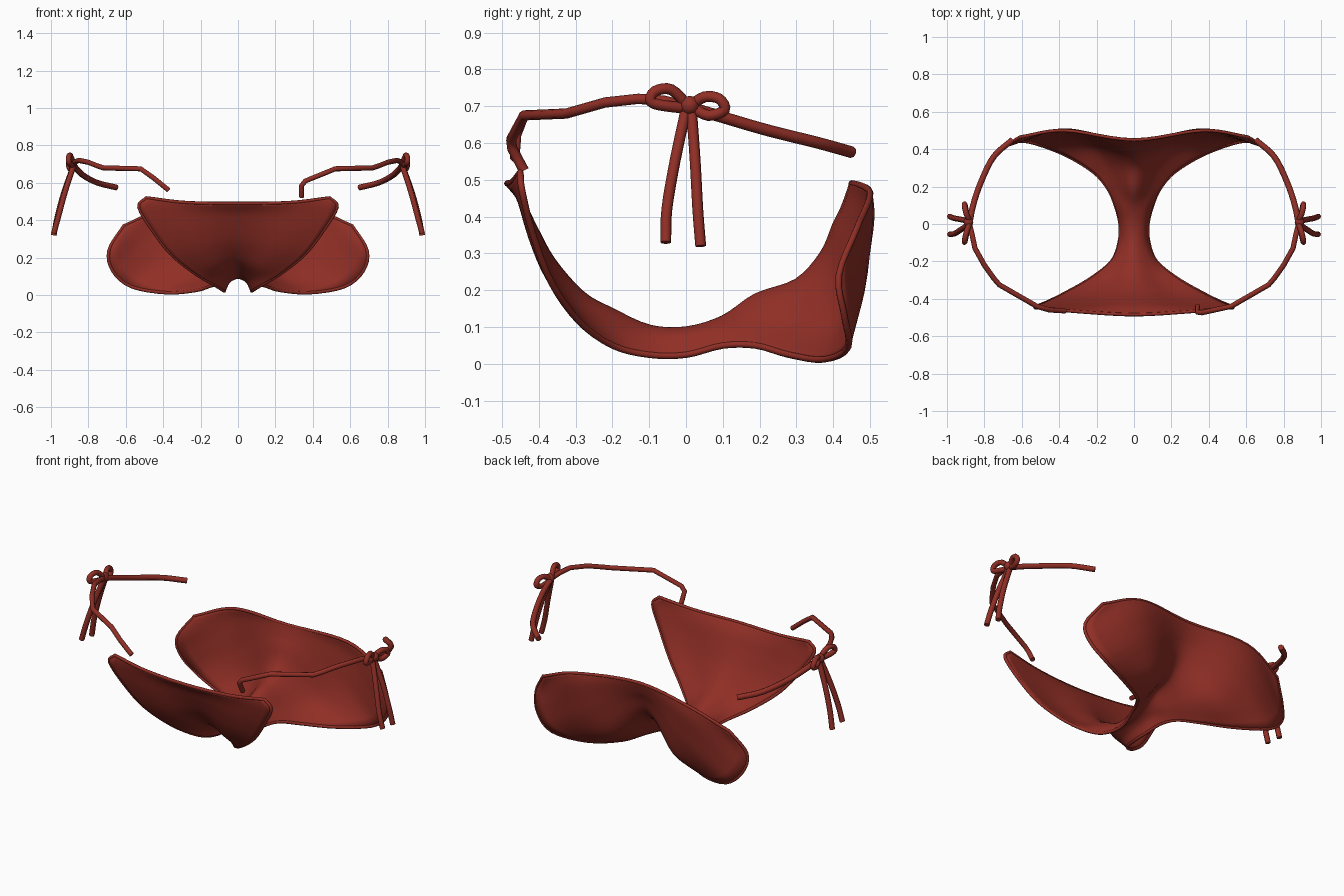
import bpy
from mathutils import Vector

cube = bpy.data.objects.get("Cube")
if cube:
    bpy.data.objects.remove(cube, do_unlink=True)

red = bpy.data.materials.new("brick_red_fabric")
red.use_nodes = True
red.diffuse_color = (0.28, 0.028, 0.019, 1)
red.node_tree.nodes["Principled BSDF"].inputs["Base Color"].default_value = red.diffuse_color


def smooth_path(points, steps, closed=False):
    """Catmull-Rom curve through the points."""
    p = [Vector(q) for q in points]
    n = len(p)
    if closed:
        p = [p[-1]] + p + p[:2]
    else:
        p = [2 * p[0] - p[1]] + p + [2 * p[-1] - p[-2]]
    out = []
    for i in range(1, n + (1 if closed else 0)):
        a, b, c, d = p[i - 1:i + 3]
        for k in range(steps):
            t = k / steps
            out.append(0.5 * (2 * b + (c - a) * t + (2 * a - 5 * b + 4 * c - d) * t ** 2
                              + (3 * b - a - 3 * c + d) * t ** 3))
    if not closed:
        out.append(p[-2])
    return out


def finish(obj, angle):
    bpy.ops.object.select_all(action="DESELECT")
    obj.select_set(True)
    bpy.context.view_layer.objects.active = obj
    if obj.type == "CURVE":
        bpy.ops.object.convert(target="MESH")
        obj = bpy.context.object
    bpy.ops.object.shade_smooth_by_angle(angle=angle)


def cord(name, path, radius, closed=False):
    curve = bpy.data.curves.new(name, "CURVE")
    curve.dimensions = "3D"
    curve.bevel_depth = radius
    curve.bevel_resolution = 2
    curve.use_fill_caps = True
    spline = curve.splines.new("POLY")
    spline.points.add(len(path) - 1)
    for pt, co in zip(spline.points, path):
        pt.co = (*co, 1)
    spline.use_cyclic_u = closed
    curve.materials.append(red)
    obj = bpy.data.objects.new(name, curve)
    bpy.context.collection.objects.link(obj)
    finish(obj, 0.9)


# Half cross-sections from front waist to back waist: centre, middle, edge
sections = [
    ((0, -.485, .49), (.28, -.47, .495), (.49, -.45, .52)),
    ((0, -.445, .44), (.28, -.45, .44), (.53, -.445, .47)),
    ((0, -.41, .37), (.25, -.42, .34), (.46, -.415, .35)),
    ((0, -.36, .28), (.2, -.375, .24), (.36, -.365, .22)),
    ((0, -.28, .19), (.13, -.3, .15), (.23, -.29, .115)),
    ((0, -.2, .145), (.08, -.2, .1), (.12, -.2, .05)),
    ((0, -.1, .1), (.05, -.1, .075), (.08, -.1, .025)),
    ((0, 0, .095), (.05, 0, .075), (.075, 0, .025)),
    ((0, .1, .125), (.06, .1, .1), (.1, .1, .05)),
    ((0, .19, .185), (.09, .2, .1), (.14, .19, .05)),
    ((0, .3, .225), (.14, .32, .1), (.22, .28, .025)),
    ((0, .37, .3), (.22, .42, .12), (.38, .375, .012)),
    ((0, .405, .38), (.3, .475, .23), (.57, .44, .045)),
    ((0, .425, .42), (.35, .495, .32), (.67, .43, .13)),
    ((0, .44, .46), (.38, .505, .4), (.69, .415, .24)),
    ((0, .45, .49), (.37, .5, .465), (.61, .465, .37)),
]


def flip(p):
    return (-p[0], p[1], p[2])


rows = [smooth_path([flip(e), flip(m), c, m, e], 6) for c, m, e in sections]
columns = [smooth_path(col, 4) for col in zip(*rows)]
nc, nr = len(columns), len(columns[0])

# Fabric body: one panel running from front waist through to back waist
mesh = bpy.data.meshes.new("fabric_panel")
mesh.from_pydata([v for col in columns for v in col], [],
                 [(i * nr + j, (i + 1) * nr + j, (i + 1) * nr + j + 1, i * nr + j + 1)
                  for i in range(nc - 1) for j in range(nr - 1)])
mesh.materials.append(red)
panel = bpy.data.objects.new("fabric_panel", mesh)
bpy.context.collection.objects.link(panel)
thick = panel.modifiers.new("thickness", "SOLIDIFY")
thick.thickness = 0.014
thick.offset = 0
finish(panel, 1.0)

# Rolled hem around the whole border
border = (columns[0] + [c[-1] for c in columns[1:-1]]
          + columns[-1][::-1] + [c[0] for c in columns[-2:0:-1]])
cord("hem", border, 0.009, closed=True)

# Side ties; the front ends differ between the two sides
front_start = [(.88, 0, .7), (.865, -.06, .715), (.85, -.13, .72), (.8, -.22, .71),
               (.75, -.29, .69), (.72, -.325, .68), (.52, -.44, .675)]
front_end = {"left": [(.36, -.475, .61), (.34, -.472, .585), (.34, -.44, .525)],
             "right": [(.45, -.46, .625), (.37, -.465, .56)]}
back_tie = [(.88, 0, .7), (.86, .1, .67), (.82, .22, .635), (.75, .36, .6), (.65, .45, .575)]
front_loop = [(.88, 0, .7), (.895, -.04, .745), (.905, -.085, .74), (.905, -.095, .712), (.895, -.05, .7)]
back_loop = [(.88, .02, .7), (.895, .05, .725), (.905, .09, .72), (.905, .105, .69), (.895, .06, .675)]
front_tail = [(.88, 0, .69), (.925, -.03, .55), (.96, -.052, .42), (.985, -.055, .33)]
back_tail = [(.88, .015, .69), (.93, .025, .55), (.965, .032, .42), (.985, .04, .32)]

for side, sign in (("left", 1), ("right", -1)):
    def place(points):
        return [(sign * x, y, z) for x, y, z in points]
    cord(side + "_front_tie", place(front_start + front_end[side]), 0.014)
    cord(side + "_back_tie", smooth_path(place(back_tie), 4), 0.016)
    cord(side + "_front_bow_loop", smooth_path(place(front_loop), 4, True), 0.015, True)
    cord(side + "_back_bow_loop", smooth_path(place(back_loop), 4, True), 0.015, True)
    cord(side + "_front_tail", smooth_path(place(front_tail), 4), 0.015)
    cord(side + "_back_tail", smooth_path(place(back_tail), 4), 0.015)
    bpy.ops.mesh.primitive_uv_sphere_add(segments=12, ring_count=8, radius=0.026,
                                         location=(sign * .885, .01, .702))
    knot = bpy.context.object
    knot.name = side + "_knot"
    knot.data.materials.append(red)
    finish(knot, 1.0)
